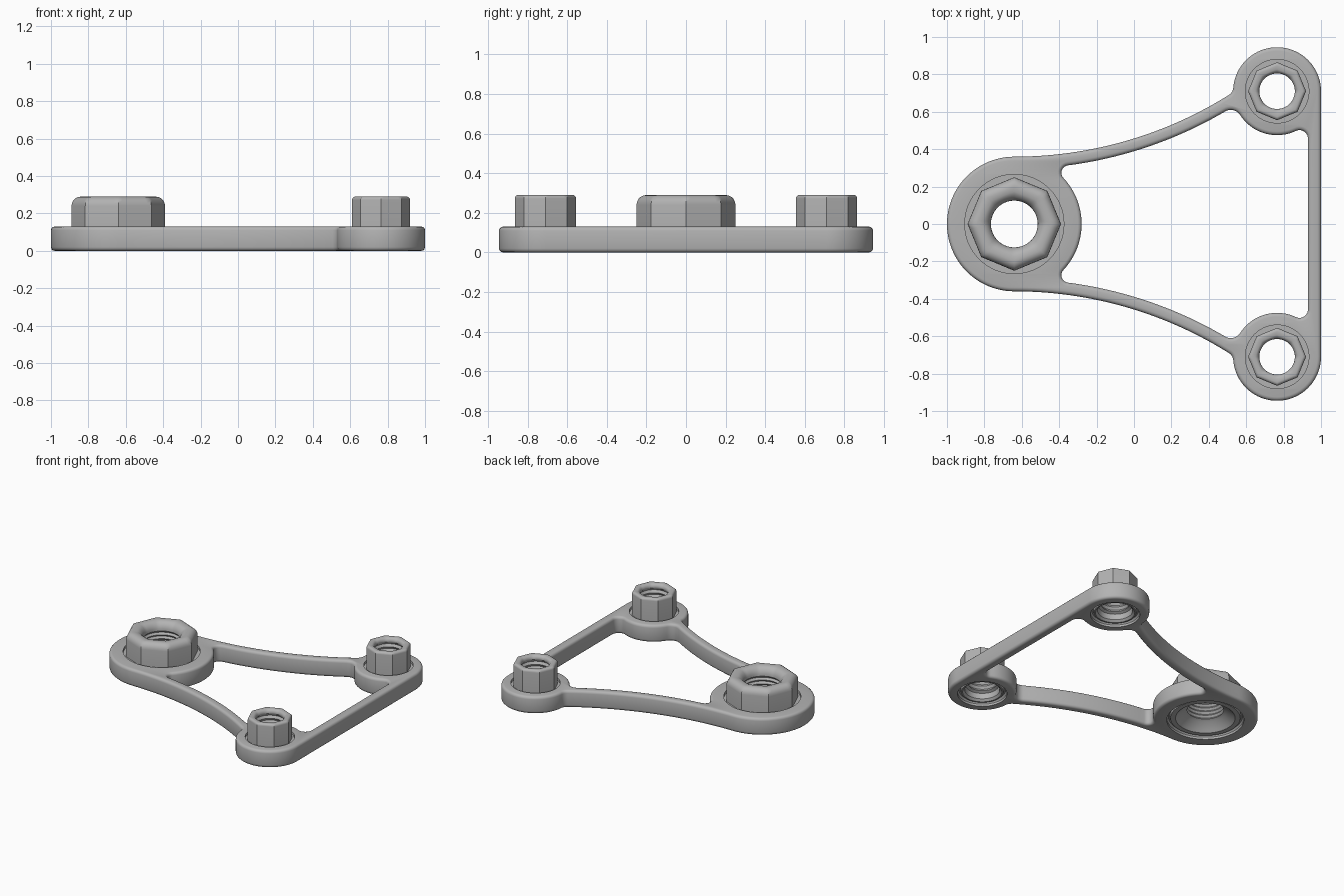
import bpy
import bmesh
import math
from mathutils import Vector
from mathutils.geometry import intersect_sphere_sphere_2d as circle_meet

if "Cube" in bpy.data.objects:
    bpy.data.objects.remove(bpy.data.objects["Cube"])

grey = bpy.data.materials.new("plain grey")
grey.use_nodes = True
colour = (0.45, 0.45, 0.45, 1)
grey.diffuse_color = colour
grey.node_tree.nodes["Principled BSDF"].inputs["Base Color"].default_value = colour

V = Vector
BIG, SMALL, SWEEP = V((-0.64, 0)), V((0.765, 0.71)), V((-0.64, 2.52))
R_BIG, R_SMALL, R_OUT, R_IN = 0.36, 0.235, 2.16, 2.225
THICK, ROUND = 0.13, 0.02


def arc(centre, r, start, end, n):
    """Points on an arc between two directions, without the last point."""
    a, b = math.atan2(start.y, start.x), math.atan2(end.y, end.x)
    turn = (b - a + math.pi) % math.tau - math.pi
    angles = [a + turn * i / n for i in range(n)]
    return [centre + r * V((math.cos(t), math.sin(t))) for t in angles]


def mirrored(half):
    return half + [V((p.x, -p.y)) for p in reversed(half[1:])]


def activate(ob):
    bpy.ops.object.select_all(action='DESELECT')
    ob.select_set(True)
    bpy.context.view_layer.objects.active = ob


def add_mesh(name, bm):
    mesh = bpy.data.meshes.new(name)
    bm.to_mesh(mesh)
    bm.free()
    mesh.materials.append(grey)
    ob = bpy.data.objects.new(name, mesh)
    bpy.context.collection.objects.link(ob)
    return ob


# Centres of the fillets that join bosses, arms and the straight bar
def by_x(p):
    return p.x


f1, f2, f3, f4 = 0.05, 0.04, 0.06, 0.045
F1 = min(circle_meet(SWEEP, R_OUT - f1, SMALL, R_SMALL + f1), key=by_x)
F2 = max(circle_meet(SWEEP, R_IN + f2, BIG, R_BIG + f2), key=by_x)
F3 = min(circle_meet(SWEEP, R_IN + f3, SMALL, R_SMALL + f3), key=by_x)
x4 = 0.93 - f4
F4 = V((x4, SMALL.y - math.sqrt((R_SMALL + f4) ** 2 - (x4 - SMALL.x) ** 2)))
RIGHT, UP = V((1, 0)), V((0, 1))

# Outer edge of the plate
outer = arc(BIG, R_BIG, -RIGHT, UP, 24)
outer += arc(SWEEP, R_OUT, -UP, F1 - SWEEP, 24)
outer += arc(F1, f1, F1 - SWEEP, SMALL - F1, 8)
outer += arc(SMALL, R_SMALL, F1 - SMALL, UP, 20)
outer += arc(SMALL, R_SMALL, UP, RIGHT, 20) + [SMALL + R_SMALL * RIGHT]

# Edge of the central opening
inner = arc(BIG, R_BIG, RIGHT, F2 - BIG, 12)
inner += arc(F2, f2, BIG - F2, SWEEP - F2, 10)
inner += arc(SWEEP, R_IN, F2 - SWEEP, F3 - SWEEP, 24)
inner += arc(F3, f3, SWEEP - F3, SMALL - F3, 10)
inner += arc(SMALL, R_SMALL, F3 - SMALL, F4 - SMALL, 16)
inner += arc(F4, f4, SMALL - F4, RIGHT, 10) + [F4 + f4 * RIGHT]

# Plate with rounded rims
curve = bpy.data.curves.new("plate_outline", 'CURVE')
curve.dimensions, curve.fill_mode = '2D', 'BOTH'
curve.extrude, curve.bevel_depth = THICK / 2 - ROUND, ROUND
curve.bevel_resolution, curve.offset = 2, -ROUND
for loop in (mirrored(outer), mirrored(inner)):
    spline = curve.splines.new('POLY')
    spline.points.add(len(loop) - 1)
    for point, p in zip(spline.points, loop):
        point.co = (p.x, p.y, 0, 1)
    spline.use_cyclic_u = True
outline = bpy.data.objects.new("plate_outline", curve)
bpy.context.collection.objects.link(outline)
bpy.context.view_layer.update()
raw = bpy.data.meshes.new_from_object(outline.evaluated_get(bpy.context.evaluated_depsgraph_get()))
bpy.data.objects.remove(outline)
bm = bmesh.new()
bm.from_mesh(raw)
bmesh.ops.remove_doubles(bm, verts=bm.verts, dist=0.0002)
bmesh.ops.translate(bm, verts=bm.verts, vec=(0, 0, THICK / 2))
bmesh.ops.recalc_face_normals(bm, faces=bm.faces)
plate = add_mesh("plate", bm)


# Seats for the nuts, cut through the plate
def cut_seat(centre, r):
    bm = bmesh.new()
    bmesh.ops.create_cone(bm, cap_ends=True, segments=64, radius1=r, radius2=r, depth=1)
    bmesh.ops.translate(bm, verts=bm.verts, vec=(*centre, 0))
    cutter = add_mesh("seat_cutter", bm)
    cutter.hide_render = True
    mod = plate.modifiers.new("seat", 'BOOLEAN')
    mod.operation, mod.object, mod.solver = 'DIFFERENCE', cutter, 'EXACT'
    activate(plate)
    bpy.ops.object.modifier_apply(modifier=mod.name)
    bpy.data.objects.remove(cutter)


def lathe_nut(name, centre, profile):
    """Loft a closed profile of (radius, height, how octagonal)."""
    n, eighth = 64, math.pi / 4
    bm = bmesh.new()
    rings = []
    for r, z, octagon in profile:
        ring = []
        for i in range(n):
            t = math.tau * i / n
            flat = math.cos(eighth / 2) / math.cos(t % eighth - eighth / 2)
            s = r * (1 + octagon * (flat - 1))
            ring.append(bm.verts.new((centre.x + s * math.cos(t), centre.y + s * math.sin(t), z)))
        rings.append(ring)
    for a, b in zip(rings, rings[1:] + rings[:1]):
        for i in range(n):
            j = (i + 1) % n
            bm.faces.new((a[i], a[j], b[j], b[i]))
    bmesh.ops.recalc_face_normals(bm, faces=bm.faces)
    nut = add_mesh(name, bm)
    activate(nut)
    bpy.ops.object.shade_smooth_by_angle(angle=math.radians(35))


def nut_profile(r, bore, edge, lip, mouth):
    """Round flange, octagonal head, rolled mouth, thread ridges, flared base."""
    top, low = 0.29, 0.11
    seat = r + 0.016
    pts = [(seat, 0.015, 0), (seat, low, 0), (r, low, 0), (r, low, 1)]
    for i in range(6):
        a = math.pi / 2 * i / 5
        pts.append((r - edge * (1 - math.cos(a)), top - edge * (1 - math.sin(a)), 1))
    for i in range(1, 7):
        a = math.pi / 2 * i / 6
        pts.append((bore + lip * (1 - math.sin(a)), top - lip * (1 - math.cos(a)), 1 - i / 6))
    z = top - lip
    step = (z - 0.08) / 10
    for i in range(1, 11):
        pts.append((bore + (0.012 if i % 2 else 0), z - step * i, 0))
    pts += [(bore + 0.02, 0.07, 0), (mouth, 0.03, 0), (mouth + 0.015, 0.015, 0)]
    pts += [(r - 0.01, 0.015, 0), (r - 0.005, 0.03, 0), (r + 0.005, 0.03, 0)]
    return pts


cut_seat(BIG, 0.265)
lathe_nut("large_nut", BIG, nut_profile(0.25, 0.125, 0.05, 0.065, 0.19))
for side, sign in (("back", 1), ("front", -1)):
    spot = V((SMALL.x, SMALL.y * sign))
    cut_seat(spot, 0.17)
    lathe_nut(side + "_small_nut", spot, nut_profile(0.155, 0.095, 0.018, 0.03, 0.12))

activate(plate)
bpy.ops.object.shade_smooth_by_angle(angle=math.radians(35))
